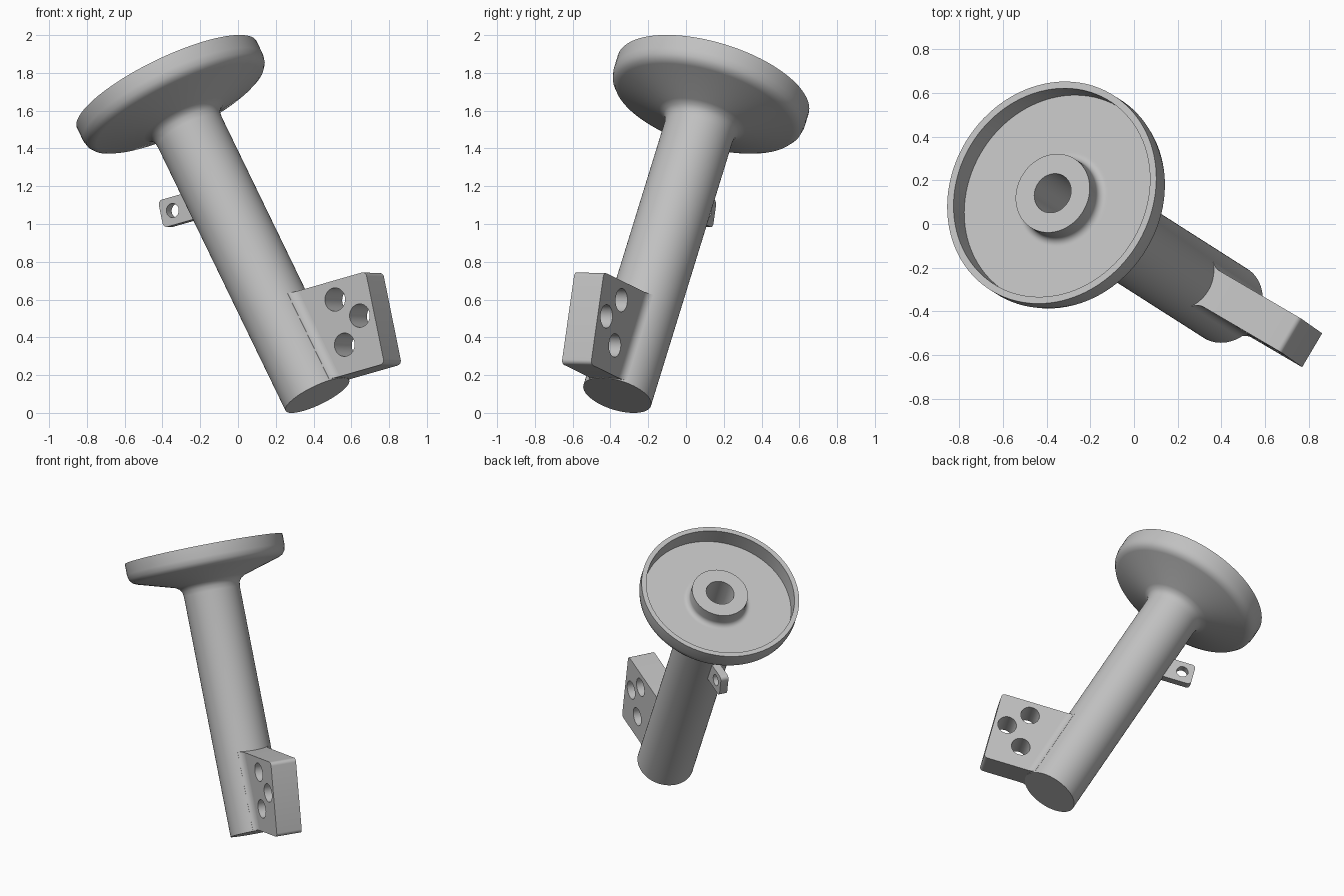
import bpy, bmesh, math
from mathutils import Vector, Matrix

cube = bpy.data.objects.get("Cube")
if cube:
    bpy.data.objects.remove(cube, do_unlink=True)

grey = bpy.data.materials.new("plain_grey")
grey.use_nodes = True
COLOUR = (0.53, 0.53, 0.53, 1)
grey.diffuse_color = COLOUR
grey.node_tree.nodes["Principled BSDF"].inputs["Base Color"].default_value = COLOUR

# Tilted frame: Z runs up the tube, X points out along the mounting plate
foot = Vector((0.42, -0.364, 0.093))
axis = (Vector((-0.377, 0.144, 1.738)) - foot).normalized()
out = Vector((0.75, -0.433, 0.5))
out = (out - axis * out.dot(axis)).normalized()
side = axis.cross(out)
FRAME = Matrix.Translation(foot) @ Matrix((out, side, axis)).transposed().to_4x4()

# The plate and lug are turned in their own plane by this angle
TILT = math.radians(16)
C, S = math.cos(TILT), math.sin(TILT)


def turned(p, e, y):
    return Vector((C * p + S * e, y, C * e - S * p))


def finish(bm, name):
    bmesh.ops.recalc_face_normals(bm, faces=bm.faces)
    mesh = bpy.data.meshes.new(name)
    bm.to_mesh(mesh)
    bm.free()
    obj = bpy.data.objects.new(name, mesh)
    bpy.context.collection.objects.link(obj)
    obj.matrix_world = FRAME
    mesh.materials.append(grey)
    bpy.ops.object.select_all(action="DESELECT")
    obj.select_set(True)
    bpy.context.view_layer.objects.active = obj
    bpy.ops.object.shade_smooth_by_angle(angle=math.radians(30))
    return obj


def arc(cx, cy, r, start, sweep, steps):
    return [(cx + r * math.cos(start + sweep * i / steps),
             cy + r * math.sin(start + sweep * i / steps)) for i in range(steps + 1)]


def slab(name, p_in, p_out, e0, e1, y0, y1, radius, holes):
    """Plate with two rounded outer corners and round through holes."""
    sign = 1 if p_out > p_in else -1
    q = math.pi / 2
    right = arc(0, 0, radius, -q, q, 6)
    upper = arc(0, 0, radius, 0, q, 6)
    pc = p_out - sign * radius
    outline = [(p_in, e0)]
    outline += [(pc + sign * x, e0 + radius + y) for x, y in right]
    outline += [(pc + sign * x, e1 - radius + y) for x, y in upper]
    outline.append((p_in, e1))
    loops = [outline]
    loops += [arc(p, e, r, 0, math.tau, 40)[:-1] for p, e, r in holes]
    bm = bmesh.new()
    for loop in loops:
        verts = [bm.verts.new(turned(p, e, y0)) for p, e in loop]
        for a, b in zip(verts, verts[1:] + verts[:1]):
            bm.edges.new((a, b))
    bmesh.ops.triangle_fill(bm, edges=bm.edges[:], use_beauty=True)
    made = bmesh.ops.extrude_face_region(bm, geom=bm.faces[:], use_keep_orig=True)
    moved = [v for v in made["geom"] if isinstance(v, bmesh.types.BMVert)]
    bmesh.ops.translate(bm, verts=moved, vec=(0, y1 - y0, 0))
    return finish(bm, name)


# Tube, dish and hollow boss as one turned body
TUBE, RIM, FLOOR, ROUND = 0.187, 1.897, 1.78, 0.035
profile = [
    (0, 0), (TUBE, 0), (TUBE, 1.61), (0.192, 1.64), (0.206, 1.663), (0.235, 1.68),
    (0.478, 1.752), (0.503, 1.764), (0.521, 1.788), (0.528, 1.82),
    (0.528, RIM), (0.496, RIM), (0.496, FLOOR), (0.23, FLOOR),
]
profile += arc(TUBE + ROUND, FLOOR + ROUND, ROUND, -math.pi / 2, -math.pi / 2, 8)
profile += [(TUBE, RIM - 0.01), (0.093, RIM - 0.01), (0.093, 1.3), (0, 1.3)]
bm = bmesh.new()
pts = [bm.verts.new((r, 0, h)) for r, h in profile]
edges = [bm.edges.new(pair) for pair in zip(pts, pts[1:])]
bmesh.ops.spin(bm, geom=pts + edges, cent=(0, 0, 0), axis=(0, 0, 1),
               angle=math.tau, steps=96, use_merge=False)
bmesh.ops.remove_doubles(bm, verts=bm.verts, dist=0.0005)
finish(bm, "tube_and_dish")

# Mounting plate with three bolt holes
E0, E1, MID, HALF = 0.052, 0.555, 0.014, 0.09
bolts = [(C * u - S * n, S * u + C * n, 0.062)
         for u, n in ((0.38, 0.365), (0.47, 0.215), (0.314, 0.127))]
slab("mounting_plate", -0.05, 0.482, E0, E1, MID - HALF, MID + HALF, 0.025, bolts)

# Small lug on the opposite side
slab("small_lug", -0.45, -0.695, 1.084, 1.232, -0.037, 0.018, 0.025,
     [(-0.62, 1.16, 0.038)])

# Concave fillets where the plate meets the tube
FILLET = 0.06
for name, s in (("back_fillet", 1), ("front_fillet", -1)):
    face = HALF + s * MID
    cy = face + FILLET
    cx = math.sqrt((TUBE + 0.001 + FILLET) ** 2 - cy ** 2)
    start = -math.pi / 2
    end = math.atan2(-cy, -cx)
    section = arc(cx, cy, FILLET, start, end - start, 8)
    section += [(0.12, 0.1), (0.14, face - 0.02), (cx, face - 0.02)]
    bm = bmesh.new()
    rings = [[bm.verts.new((x, s * y, (e - S * x) / C)) for x, y in section]
             for e in (E0, E1)]
    for ring in rings:
        bm.faces.new(ring)
    count = len(section)
    for i in range(count):
        j = (i + 1) % count
        bm.faces.new((rings[0][i], rings[0][j], rings[1][j], rings[1][i]))
    finish(bm, name)
